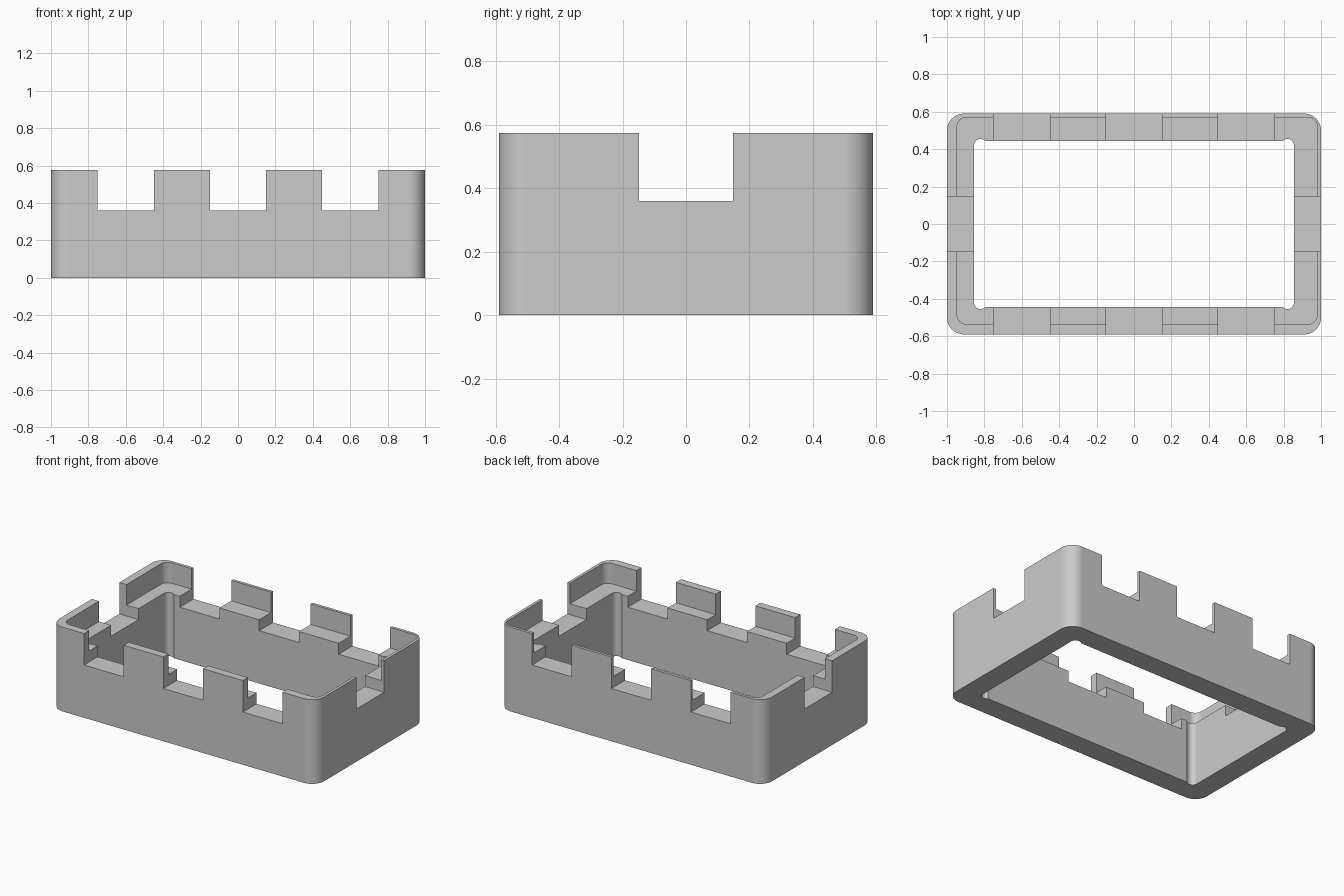
import bpy, bmesh
from math import sin, cos, radians, pi

cube = bpy.data.objects.get("Cube")
if cube:
    bpy.data.objects.remove(cube, do_unlink=True)

HEIGHT, NOTCH_Z, LEDGE_Z = 0.575, 0.36, 0.435
HALF_X, HALF_Y = 1.0, 0.59

grey = bpy.data.materials.new("light grey")
grey.use_nodes = True
grey.diffuse_color = (0.6, 0.6, 0.6, 1)
grey.node_tree.nodes["Principled BSDF"].inputs["Base Color"].default_value = (0.6, 0.6, 0.6, 1)


def prism(name, outline, z0, z1):
    """Extrude a closed outline from z0 up to z1."""
    bm = bmesh.new()
    face = bm.faces.new([bm.verts.new((x, y, z0)) for x, y in outline])
    new = bmesh.ops.extrude_face_region(bm, geom=[face])["geom"]
    verts = [v for v in new if isinstance(v, bmesh.types.BMVert)]
    bmesh.ops.translate(bm, verts=verts, vec=(0, 0, z1 - z0))
    bmesh.ops.recalc_face_normals(bm, faces=bm.faces)
    mesh = bpy.data.meshes.new(name)
    bm.to_mesh(mesh)
    bm.free()
    mesh.materials.append(grey)
    obj = bpy.data.objects.new(name, mesh)
    bpy.context.collection.objects.link(obj)
    return obj


def rounded_rect(x0, x1, y0, y1, r, steps=12):
    corners = [(x1 - r, y1 - r), (x0 + r, y1 - r), (x0 + r, y0 + r), (x1 - r, y0 + r)]
    return [(cx + r * cos((q + i / steps) * pi / 2), cy + r * sin((q + i / steps) * pi / 2))
            for q, (cx, cy) in enumerate(corners) for i in range(steps + 1)]


def rect(x0, x1, y0, y1):
    return [(x1, y1), (x0, y1), (x0, y0), (x1, y0)]


def relieved_rect(hx, hy, r, bulge, steps=14):
    """Rectangle whose corners swell slightly past the long edges."""
    cx, cy = hx - r, hy + bulge - r
    end = 180 - 41
    quarter = [(cx + r * cos(radians(end * i / steps)), cy + r * sin(radians(end * i / steps)))
               for i in range(steps + 1)]
    flipped = quarter[::-1]
    return (quarter + [(-x, y) for x, y in flipped]
            + [(-x, -y) for x, y in quarter] + [(x, -y) for x, y in flipped])


# Outer frame body
frame = prism("frame", rounded_rect(-HALF_X, HALF_X, -HALF_Y, HALF_Y, 0.09), 0, HEIGHT)

# Through opening, offset upper recess, and the notches across the walls
top = HEIGHT + 0.2
cutters = [
    prism("opening_cutter", relieved_rect(0.855, 0.443, 0.035, 0.012), -0.2, top),
    prism("recess_cutter", rounded_rect(-0.946, 0.98, -0.535, 0.57, 0.05), LEDGE_Z, top),
    prism("side_notch_cutter", rect(-1.2, 1.2, -0.148, 0.148), NOTCH_Z, top),
]
for x in (-0.6, 0, 0.6):
    cutters.append(prism("long_notch_cutter", rect(x - 0.15, x + 0.15, -0.8, 0.8), NOTCH_Z, top))

bpy.ops.object.select_all(action="DESELECT")
frame.select_set(True)
bpy.context.view_layer.objects.active = frame
for cutter in cutters:
    cutter.hide_render = True
    mod = frame.modifiers.new("cut", "BOOLEAN")
    mod.operation, mod.solver, mod.object = "DIFFERENCE", "EXACT", cutter
    bpy.ops.object.modifier_apply(modifier=mod.name)
for cutter in cutters:
    bpy.data.objects.remove(cutter, do_unlink=True)

# Smooth corners with flat walls and crisp edges
bpy.ops.object.shade_smooth_by_angle(angle=radians(30))
normals = frame.modifiers.new("flat walls", "WEIGHTED_NORMAL")
normals.keep_sharp = True
